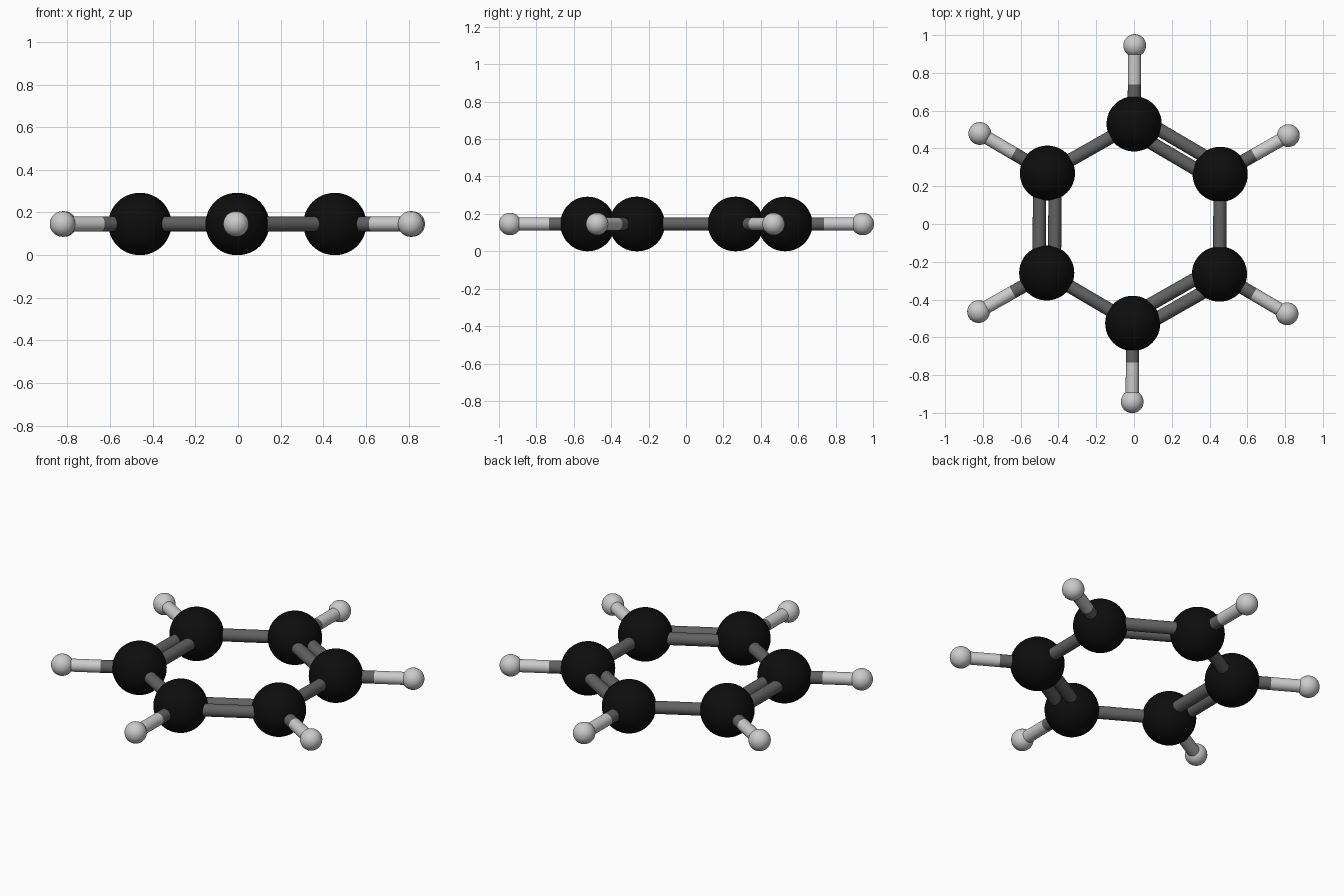
import bpy
from math import radians, sin, cos
from mathutils import Vector

if "Cube" in bpy.data.objects:
    bpy.data.objects.remove(bpy.data.objects["Cube"])

R_C, R_H, R_BOND = 0.146, 0.06, 0.035   # atom and bond radii
RING_C, RING_H = 0.528, 0.943           # distance of atoms from the centre
DOUBLE_GAP = 0.041                      # offset of each rod in a double bond
TILT = 0.4                              # slight clockwise turn of the ring


def material(name, v):
    m = bpy.data.materials.new(name)
    m.diffuse_color = (v, v, v, 1)
    m.use_nodes = True
    m.node_tree.nodes["Principled BSDF"].inputs["Base Color"].default_value = m.diffuse_color
    return m


black = material("black", 0.004)
dark = material("dark_grey", 0.12)
light = material("light_grey", 0.6)


def finish(name, mat):
    ob = bpy.context.object
    ob.name = name
    ob.data.materials.append(mat)
    bpy.ops.object.shade_smooth_by_angle()


def ball(name, centre, radius, mat):
    bpy.ops.mesh.primitive_uv_sphere_add(segments=48, ring_count=24, radius=radius, location=centre)
    finish(name, mat)


def rod(name, a, b, mat):
    d = b - a
    bpy.ops.mesh.primitive_cylinder_add(vertices=32, radius=R_BOND, depth=d.length,
                                        location=(a + b) / 2,
                                        rotation=d.to_track_quat('Z', 'Y').to_euler())
    finish(name, mat)


def ring_point(i, radius):
    a = radians(90 - TILT - 60 * i)
    return Vector((radius * cos(a) - 0.003, radius * sin(a) + 0.002, R_C))


for i in range(6):
    c, h = ring_point(i, RING_C), ring_point(i, RING_H)
    nxt = ring_point(i + 1, RING_C)
    # atoms
    ball(f"carbon_ball_{i}", c, R_C, black)
    ball(f"hydrogen_ball_{i}", h, R_H, light)
    # outer bond, dark half then light half
    mid = (c + h) / 2
    rod(f"outer_bond_inner_half_{i}", c, mid, dark)
    rod(f"outer_bond_outer_half_{i}", mid, h, light)
    # ring bonds alternate double and single
    side = (nxt - c).normalized().cross(Vector((0, 0, 1))) * DOUBLE_GAP
    for k in ((-1, 1) if i % 2 == 0 else (0,)):
        rod(f"ring_bond_{i}", c + side * k, nxt + side * k, dark)
